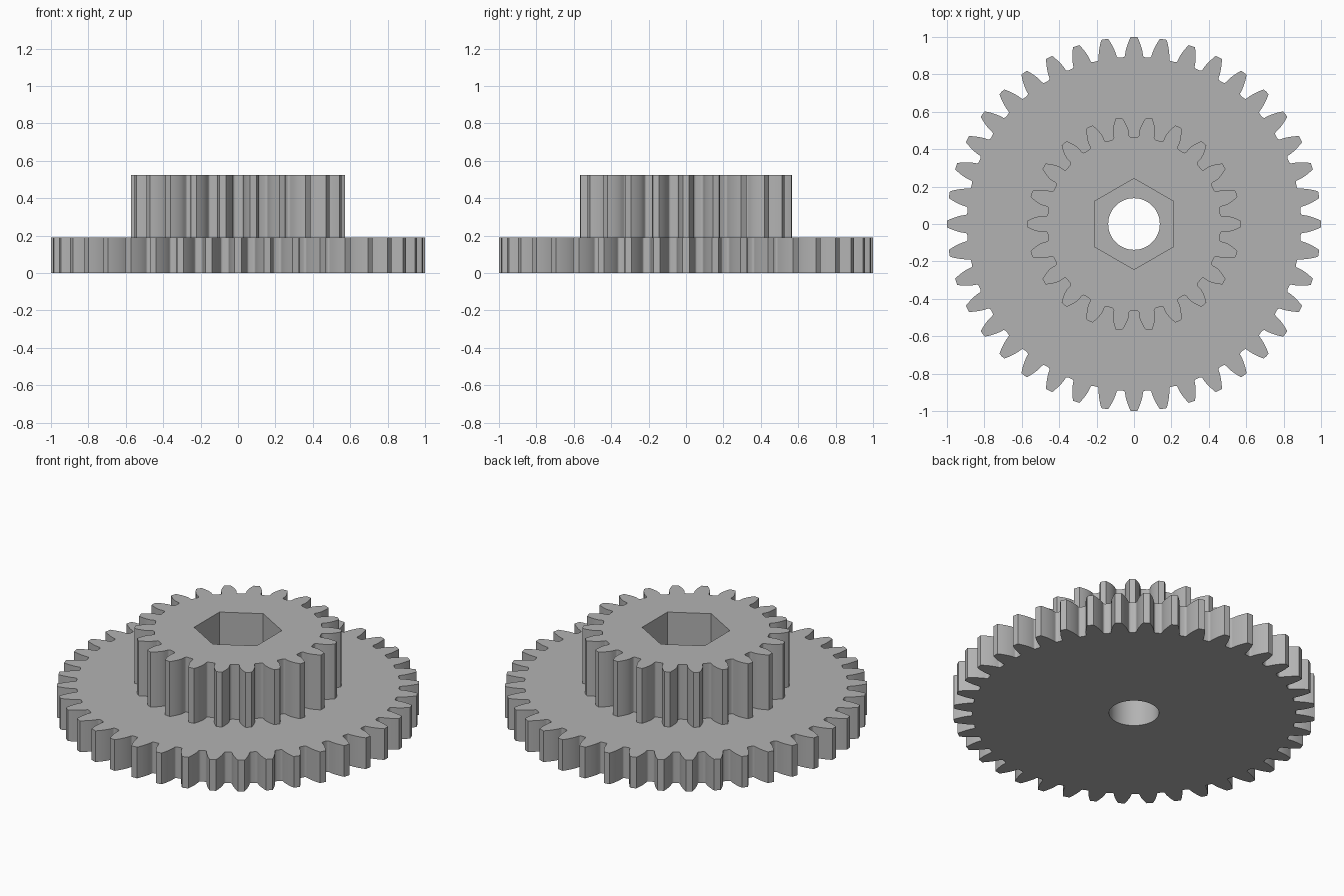
import bpy
import bmesh
from math import acos, cos, pi, radians, sin, tan

cube = bpy.data.objects.get("Cube")
if cube:
    bpy.data.objects.remove(cube, do_unlink=True)

MODULE = 2 / 42        # tooth size shared by both gears
PRESSURE = radians(20)
WHEEL_TOP = 0.19
PINION_TOP = 0.525

grey = bpy.data.materials.new("grey")
grey.use_nodes = True
colour = (0.45, 0.45, 0.45, 1)
grey.diffuse_color = colour
grey.node_tree.nodes["Principled BSDF"].inputs["Base Color"].default_value = colour


def polar(radius, angle):
    return radius * cos(angle), radius * sin(angle)


def ring(count, radius, start=0):
    return [polar(radius, start + 2 * pi * i / count) for i in range(count)]


def gear_outline(teeth, steps=6):
    """Involute teeth with rounded roots, one tooth centred on +x."""
    pitch = MODULE * teeth / 2
    base, tip, root = pitch * cos(PRESSURE), pitch + MODULE, pitch - 1.25 * MODULE
    fillet = 0.3 * MODULE

    def half_angle(r):
        a = acos(min(1, base / r))
        return pi / (2 * teeth) + tan(PRESSURE) - PRESSURE - tan(a) + a

    # One flank, from the middle of the root to the tip
    low = root + fillet
    corner = half_angle(low)
    flank = []
    for i in range(4):
        t = i / 4
        flank.append((root + fillet * t * t, corner + fillet / root * (1 - t) ** 2))
    for i in range(steps + 1):
        r = low + (tip - low) * i / steps
        flank.append((r, half_angle(r)))

    # Mirror the flank into a tooth and repeat it around the axis
    tooth = [(r, -a) for r, a in flank] + [(tip, 0)] + [(r, a) for r, a in reversed(flank)]
    return [polar(r, a + 2 * pi * k / teeth) for k in range(teeth) for r, a in tooth]


def plate_with_hole(name, outer, hole, bottom, top):
    """Fill between two outlines and raise the result."""
    bm = bmesh.new()
    edges = []
    for loop in (outer, hole):
        verts = [bm.verts.new((x, y, bottom)) for x, y in loop]
        edges += [bm.edges.new((v, verts[i - 1])) for i, v in enumerate(verts)]
    bmesh.ops.triangle_fill(bm, edges=edges, use_beauty=True, normal=(0, 0, 1))
    raised = bmesh.ops.extrude_face_region(bm, geom=bm.faces[:], use_keep_orig=True)
    bmesh.ops.translate(bm, vec=(0, 0, top - bottom),
                        verts=[g for g in raised["geom"] if isinstance(g, bmesh.types.BMVert)])
    bmesh.ops.recalc_face_normals(bm, faces=bm.faces[:])
    mesh = bpy.data.meshes.new(name)
    bm.to_mesh(mesh)
    bm.free()
    mesh.materials.append(grey)
    obj = bpy.data.objects.new(name, mesh)
    bpy.context.collection.objects.link(obj)
    bpy.ops.object.select_all(action="DESELECT")
    obj.select_set(True)
    bpy.context.view_layer.objects.active = obj
    bpy.ops.object.shade_smooth_by_angle(angle=radians(30))


# Large wheel with a round bore
plate_with_hole("large_gear", gear_outline(40), ring(64, 0.138), 0, WHEEL_TOP)

# Small gear on top with a hexagonal socket
plate_with_hole("small_gear", gear_outline(22), ring(6, 0.243, pi / 2), WHEEL_TOP, PINION_TOP)
